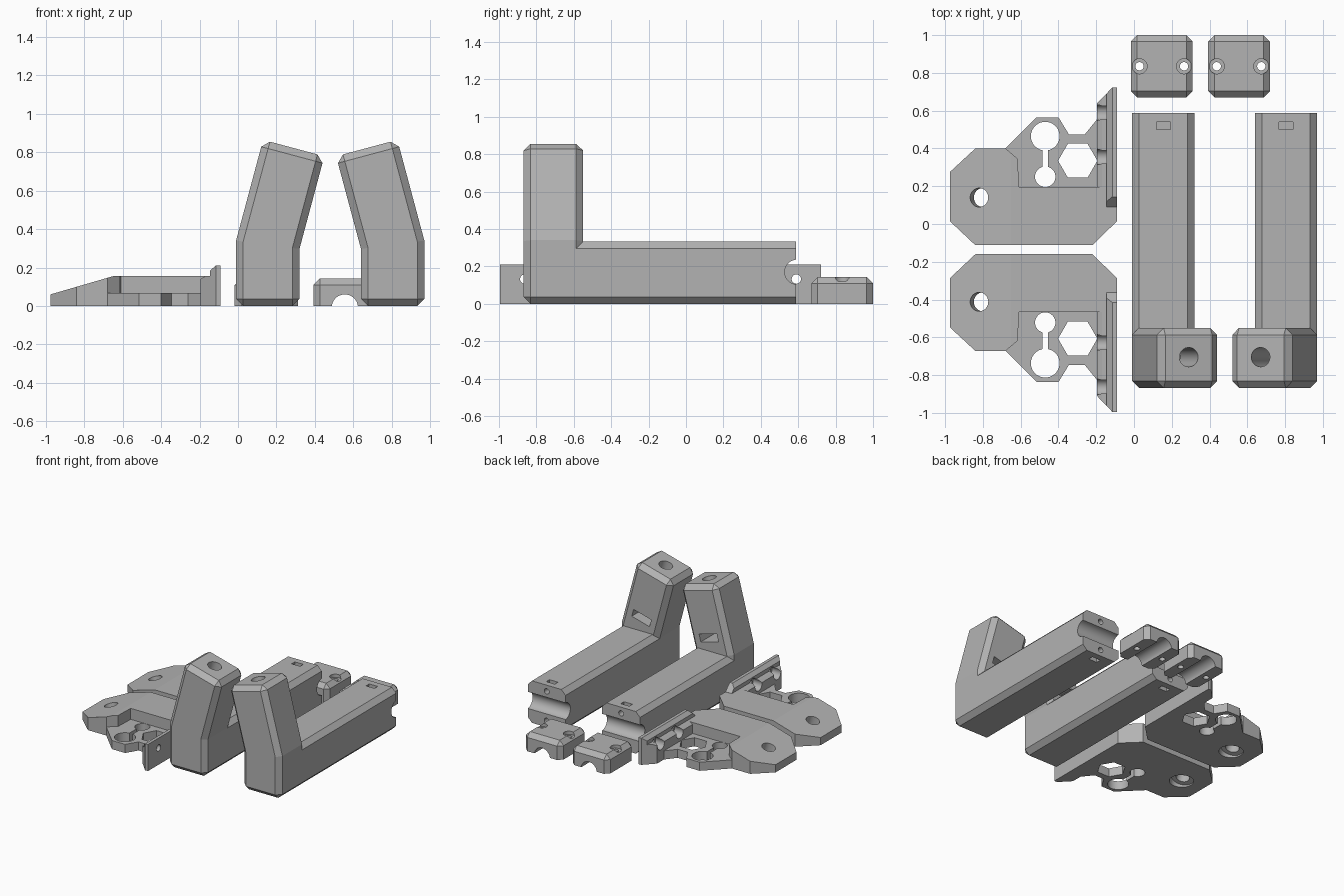
import bpy, bmesh
from math import radians, sin, cos, pi
from mathutils import Matrix, Vector

if "Cube" in bpy.data.objects:
    bpy.data.objects.remove(bpy.data.objects["Cube"], do_unlink=True)

grey = bpy.data.materials.new("plain_grey")
grey.use_nodes = True
grey.diffuse_color = (0.45, 0.45, 0.45, 1)
grey.node_tree.nodes["Principled BSDF"].inputs["Base Color"].default_value = (0.45, 0.45, 0.45, 1)

parts = []


def finish(name, bm):
    bmesh.ops.recalc_face_normals(bm, faces=bm.faces[:])
    mesh = bpy.data.meshes.new(name)
    bm.to_mesh(mesh)
    bm.free()
    mesh.materials.append(grey)
    obj = bpy.data.objects.new(name, mesh)
    bpy.context.collection.objects.link(obj)
    return obj


def prism(name, outline, lo, hi, plane="XY", bevel=0, keep=None):
    """Extrude an outline drawn in a plane, optionally chamfering its sharp edges."""
    place = {"XY": lambda a, b, h: (a, b, h),
             "XZ": lambda a, b, h: (a, h, b),
             "YZ": lambda a, b, h: (h, a, b)}[plane]
    bm = bmesh.new()
    low = [bm.verts.new(place(a, b, lo)) for a, b in outline]
    high = [bm.verts.new(place(a, b, hi)) for a, b in outline]
    bm.faces.new(low)
    bm.faces.new(high)
    for i in range(len(low)):
        j = (i + 1) % len(low)
        bm.faces.new((low[i], low[j], high[j], high[i]))
    bmesh.ops.recalc_face_normals(bm, faces=bm.faces[:])
    if bevel:
        edges = [e for e in bm.edges if e.calc_face_angle() > radians(30)
                 and (keep is None or keep(e))]
        bmesh.ops.bevel(bm, geom=edges, offset=bevel, segments=1, affect='EDGES')
    return finish(name, bm)


def rect(x0, x1, y0, y1):
    return [(x0, y0), (x1, y0), (x1, y1), (x0, y1)]


def rod(start, end, r, r2=None):
    """Round cutter between two points."""
    a, b = Vector(start), Vector(end)
    bm = bmesh.new()
    turn = (b - a).to_track_quat('Z', 'Y').to_matrix().to_4x4()
    bmesh.ops.create_cone(bm, cap_ends=True, segments=48, radius1=r,
                          radius2=r if r2 is None else r2, depth=(b - a).length,
                          matrix=Matrix.Translation((a + b) / 2) @ turn)
    return finish("cutter", bm)


def cut(obj, *cutters):
    for c in cutters:
        mod = obj.modifiers.new("cut", 'BOOLEAN')
        mod.operation, mod.solver, mod.object = 'DIFFERENCE', 'EXACT', c
        with bpy.context.temp_override(object=obj, active_object=obj):
            bpy.ops.object.modifier_apply(modifier=mod.name)
        bpy.data.objects.remove(c, do_unlink=True)


def mirrored(obj, name, axis, total):
    """Copy reflected so that coordinate becomes total minus itself."""
    copy = obj.copy()
    copy.data = obj.data.copy()
    copy.name = name
    shift, scale = Vector((0, 0, 0)), [1, 1, 1]
    shift[axis], scale[axis] = total, -1
    copy.data.transform(Matrix.Translation(shift) @ Matrix.Diagonal((*scale, 1)))
    copy.data.flip_normals()
    bpy.context.collection.objects.link(copy)
    parts.append(copy)


# Long beam with chamfered edges, end groove, screw holes and nut slots
X0, X1, TILT, C = -0.01, 0.32, radians(15), 0.037
W, TOP, MID = X1 - X0, 0.332, (X0 + X1) / 2
beam = prism("right_beam", rect(X0, X1, 0, TOP), -0.6, 0.588, "XZ", C,
             lambda e: abs(e.verts[0].co.y - e.verts[1].co.y) > 0.5)
cut(beam, rod((X0 - 0.1, 0.594, 0.17), (X1 + 0.1, 0.594, 0.17), 0.066))
for z, s0, s1 in ((0.283, 0.24, 0.4), (0.05, -0.1, 0.09)):
    cut(beam, rod((MID, 0.45, z), (MID, 0.7, z), 0.021),
        prism("cutter", rect(MID - 0.037, MID + 0.037, 0.5, 0.54), s0, s1))

# Leaning arm at the front of the beam
ax, az = sin(TILT), cos(TILT)
L = 0.543
tip = (X0 + L * ax, 0.34 + L * az)
outline = [(X0, 0), (X0, 0.34), tip, (tip[0] + W * az, tip[1] - W * ax), (X1, 0.297), (X1, 0)]
arm = prism("right_arm", outline, -0.868, -0.55, "XZ", C)
crown = Vector((tip[0] + W * az / 2, -0.705, tip[1] - W * ax / 2))
axis = Vector((ax, 0, az))
nut = crown - axis * 0.4
cut(arm, rod(nut, crown + axis * 0.1, 0.051))
slot = [(nut.x + a * az + b * ax, nut.z - a * ax + b * az)
        for a, b in rect(-0.08, 0.08, -0.03, 0.03)]
cut(arm, prism("cutter", slot, -0.79, -0.5, "XZ"))
parts += [beam, arm]
mirrored(beam, "left_beam", 0, 0.96)
mirrored(arm, "left_arm", 0, 0.96)

# Clamp caps with a round channel and countersunk screw holes
for name, x in (("right_cap", -0.017), ("left_cap", 0.392)):
    cap = prism(name, rect(x, x + 0.328, 0.67, 1.0), 0, 0.143, "XY", 0.034,
                lambda e: max(v.co.z for v in e.verts) > 0.1)
    mid = x + 0.164
    cut(cap, rod((mid, 0.5, -0.008), (mid, 1.2, -0.008), 0.068))
    for side in (-1, 1):
        hx = mid + side * 0.118
        cut(cap, rod((hx, 0.835, -0.1), (hx, 0.835, 0.3), 0.022),
            rod((hx, 0.835, 0.118), (hx, 0.835, 0.2), 0.04))
    parts.append(cap)

# Mounting plate: thick body sloping down to its outer end
body = prism("rear_plate_body", [
    (-0.975, 0.275), (-0.84, 0.4), (-0.68, 0.4), (-0.615, 0.345), (-0.61, 0.195),
    (-0.09, 0.195), (-0.09, 0.015), (-0.22, -0.112), (-0.84, -0.112), (-0.975, 0.015)], 0, 0.155)
cut(body, prism("cutter", [(-1.2, -0.005), (-0.65, 0.155), (-0.65, 0.3), (-1.2, 0.3)],
                -0.5, 0.8, "XZ"))
bolt, lean = Vector((-0.815, 0.14, 0.09)), Vector((-0.28, 0, 0.96))
cut(body, rod(bolt - lean * 0.3, bolt + lean * 0.3, 0.05),
    rod(bolt - lean * 0.3, bolt - lean * 0.055, 0.085))

# Thin shelf with round holes, a slit and a hexagonal hole
shelf = prism("rear_plate_shelf", [
    (-0.68, 0.4), (-0.515, 0.565), (-0.4, 0.565), (-0.345, 0.475), (-0.26, 0.475),
    (-0.195, 0.555), (-0.15, 0.555), (-0.15, 0.18), (-0.63, 0.18), (-0.64, 0.345)], 0, 0.068)
hexagon = [(-0.298 + 0.104 * cos(k * pi / 3), 0.335 + 0.104 * sin(k * pi / 3)) for k in range(6)]
cut(shelf, prism("cutter", hexagon, -0.1, 0.2),
    rod((-0.47, 0.465, -0.1), (-0.47, 0.465, 0.2), 0.076),
    rod((-0.47, 0.25, -0.1), (-0.47, 0.25, 0.2), 0.054),
    prism("cutter", rect(-0.484, -0.456, 0.25, 0.465), -0.1, 0.2))

# Upright flange with a raised rim, bevelled ends and screw pockets
flange = prism("rear_plate_flange", [
    (-0.195, 0), (-0.195, 0.14), (-0.17, 0.155), (-0.145, 0.155), (-0.145, 0.185),
    (-0.115, 0.21), (-0.09, 0.21), (-0.09, 0)], 0.09, 0.722, "XZ")
cut(flange, prism("cutter", [(-0.3, 0.53), (-0.1, 0.738), (-0.3, 0.738)], -0.1, 0.4),
    prism("cutter", [(0.05, 0.156), (0.091, 0.156), (0.146, 0.212), (0.146, 0.3), (0.05, 0.3)],
          -0.3, 0, "YZ"))
for y in (0.59, 0.355):
    cut(flange, rod((-0.3, y, 0.132), (0, y, 0.132), 0.025),
        rod((-0.3, y, 0.132), (-0.118, y, 0.132), 0.042))

for obj in (body, shelf, flange):
    parts.append(obj)
    mirrored(obj, obj.name.replace("rear", "front"), 1, -0.272)

# Smooth the round walls only
bpy.ops.object.select_all(action='DESELECT')
for obj in parts:
    obj.select_set(True)
bpy.context.view_layer.objects.active = parts[0]
bpy.ops.object.shade_smooth_by_angle(angle=radians(10))
